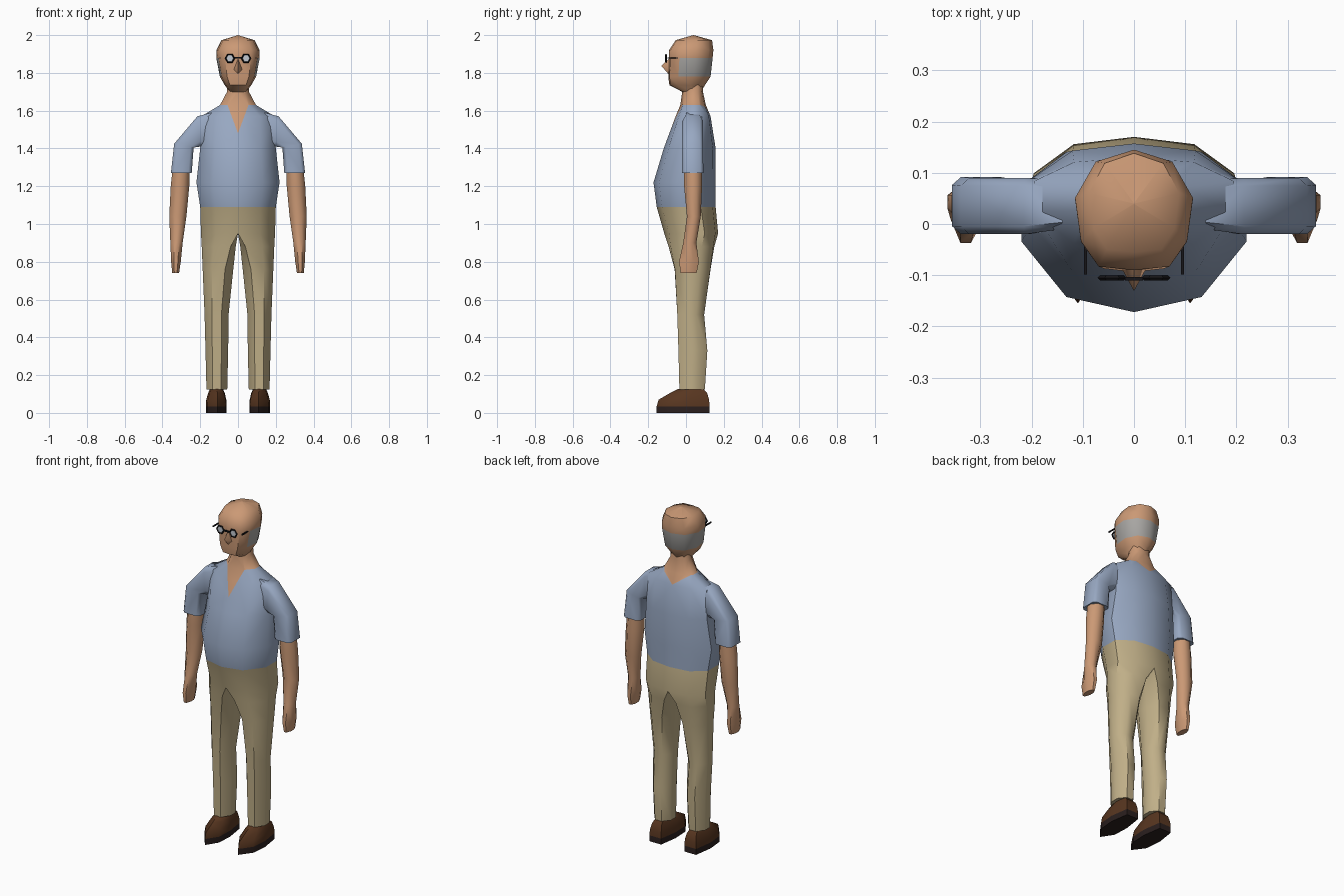
import bpy, bmesh, math
from mathutils import Vector

if "Cube" in bpy.data.objects:
    bpy.data.objects.remove(bpy.data.objects["Cube"])


def material(name, r, g, b):
    m = bpy.data.materials.new(name)
    lin = [(c / 255 / 12.92) if c < 11 else ((c / 255 + 0.055) / 1.055) ** 2.4 for c in (r, g, b)]
    m.diffuse_color = (*lin, 1)
    m.use_nodes = True
    m.node_tree.nodes["Principled BSDF"].inputs["Base Color"].default_value = m.diffuse_color
    return m


SKIN = material("skin", 203, 153, 117)
SHIRT = material("shirt_blue", 152, 168, 194)
PANTS = material("khaki", 192, 175, 136)
HAIR = material("grey_hair", 168, 166, 163)
SHOE = material("brown_leather", 88, 54, 32)
SOLE = material("dark_sole", 42, 31, 30)
FRAME = material("black_frame", 22, 21, 24)
LENS = material("pale_lens", 196, 202, 210)

# Half cross-section of the trunk, as fractions of width and depth
TRUNK = [(0, 0), (.6, .09), (1, .42), (1, .75), (.6, .95), (0, 1)]
SKULL = [(0, 0), (.6, .03), (.9, .24), (1, .6), (.65, .9), (0, 1)]
OCT = [(.3, 0), (.7, 0), (1, .35), (1, .7), (.7, 1), (.3, 1), (0, .7), (0, .35)]
BOX = [(.16, 0), (.84, 0), (1, .14), (1, .86), (.84, 1), (.16, 1), (0, .86), (0, .14)]
FOOT = [(.45, 0), (.92, .25), (1, .6), (.85, 1), (.15, 1), (0, .6), (.04, .25)]


def section(shape, inner, outer, y0, y1):
    """Ring of points between an inner and an outer (x, z) point and two depths."""
    return [Vector((inner[0] + (outer[0] - inner[0]) * a, y0 + (y1 - y0) * b,
                    inner[1] + (outer[1] - inner[1]) * a)) for a, b in shape]


def flat(shape, z, x0, x1, y0, y1):
    return section(shape, (x0, z), (x1, z), y0, y1)


def loft(rings, closed=True, cap_start=False, cap_end=False):
    bm = bmesh.new()
    vs = [[bm.verts.new(p) for p in r] for r in rings]
    n = len(rings[0])
    for a, b in zip(vs, vs[1:]):
        for i in range(n if closed else n - 1):
            j = (i + 1) % n
            bm.faces.new((a[i], a[j], b[j], b[i]))
    if cap_start:
        bm.faces.new(vs[0])
    if cap_end:
        bm.faces.new(vs[-1])
    return bm


def finish(bm, name, mats, rule=None, angle=50):
    """Mirror the half mesh, weld the centre line and colour faces by a rule."""
    inside = [f for f in bm.faces if all(abs(v.co.x) < 1e-4 for v in f.verts)]
    bmesh.ops.delete(bm, geom=inside, context='FACES')
    copy = bmesh.ops.duplicate(bm, geom=bm.verts[:] + bm.edges[:] + bm.faces[:])["geom"]
    for v in copy:
        if isinstance(v, bmesh.types.BMVert):
            v.co.x *= -1
    bmesh.ops.remove_doubles(bm, verts=bm.verts[:], dist=2e-4)
    bmesh.ops.recalc_face_normals(bm, faces=bm.faces[:])
    if rule:
        for f in bm.faces:
            f.material_index = rule(f.calc_center_median())
    me = bpy.data.meshes.new(name)
    bm.to_mesh(me)
    bm.free()
    for m in mats:
        me.materials.append(m)
    ob = bpy.data.objects.new(name, me)
    bpy.context.collection.objects.link(ob)
    bpy.ops.object.select_all(action='DESELECT')
    ob.select_set(True)
    bpy.context.view_layer.objects.active = ob
    bpy.ops.object.shade_smooth_by_angle(angle=math.radians(angle))
    return ob


# Shirt and neck: one half trunk, with V openings cut at the front and back
bm = loft([flat(TRUNK, z, 0, w, f, b) for z, w, f, b in [
    (1.09, .20, -.155, .157), (1.22, .22, -.172, .157), (1.40, .20, -.118, .157),
    (1.57, .195, -.055, .13), (1.63, .095, -.03, .105), (1.70, .058, -.02, .09),
    (1.76, .055, -.02, .09)]], closed=False)
for side, low, slope in ((-1, 1.48, 2.7), (1, 1.57, .7)):
    faces = [f for f in bm.faces if (f.calc_center_median().y - .04) * side > 0
             and 1.4 < f.calc_center_median().z < 1.63]
    geom = faces + list({e for f in faces for e in f.edges}) + list({v for f in faces for v in f.verts})
    bmesh.ops.bisect_plane(bm, geom=geom, plane_co=(0, 0, low), plane_no=(-slope, 0, 1), dist=1e-5)


def neckline(c):
    low, slope = (1.48, 2.7) if c.y < .04 else (1.57, .7)
    return int(c.z > 1.63 or c.z > low + slope * abs(c.x))


finish(bm, "shirt_and_neck", [SHIRT, SKIN], neckline)

# Sleeves
finish(loft([section(BOX, i, o, y0, y1) for i, o, y0, y1 in [
    ((.15, 1.42), (.14, 1.59), -.01, .085), ((.20, 1.41), (.215, 1.57), -.02, .09),
    ((.235, 1.405), (.338, 1.425), -.02, .09), ((.245, 1.27), (.355, 1.27), -.02, .092)]],
    cap_end=True), "sleeves", [SHIRT])

# Forearms and hands
finish(loft([flat(OCT, *r) for r in [
    (1.30, .255, .345, -.01, .085), (1.20, .258, .356, -.01, .085),
    (1.04, .273, .364, .005, .078), (.90, .293, .358, -.015, .055),
    (.80, .303, .354, -.037, .068), (.74, .312, .348, -.028, .056)]],
    cap_end=True), "arms", [SKIN])

# Trousers: the half trunk section blends into an octagonal leg
HIP = TRUNK + [(0, .75), (0, .4)]
rings = []
for z, x0, x1, f, b, t in [
        (1.09, 0, .20, -.155, .157, 0), (.95, 0, .196, -.115, .17, 0),
        (.88, .012, .192, -.092, .15, .5), (.76, .025, .187, -.06, .13, .9),
        (.52, .05, .177, -.046, .096, 1), (.33, .052, .172, -.04, .113, 1),
        (.125, .057, .167, -.035, .1, 1)]:
    shape = [(p[0] + (q[0] - p[0]) * t, p[1] + (q[1] - p[1]) * t) for p, q in zip(HIP, OCT)]
    rings.append(flat(shape, z, x0, x1, f, b))
finish(loft(rings, cap_end=True), "trousers", [PANTS])

# Shoes with dark soles
finish(loft([flat(FOOT, *r) for r in [
    (0, .06, .17, -.155, .125), (.035, .06, .17, -.155, .125), (.07, .062, .168, -.145, .122),
    (.105, .07, .158, -.085, .112), (.127, .08, .148, -.04, .09)]],
    cap_start=True, cap_end=True), "shoes", [SHOE, SOLE], lambda c: int(c.z < .03), 40)

# Head with a band of hair around the sides and back
finish(loft([flat(SKULL, z, 0, w, f, b) for z, w, f, b in [
    (2.0, .0001, .039, .041), (1.973, .088, -.055, .138), (1.92, .115, -.09, .145),
    (1.88, .115, -.09, .141), (1.78, .096, -.094, .13), (1.735, .07, -.088, .1),
    (1.70, .045, -.02, .08)]], closed=False), "head", [SKIN, HAIR],
    lambda c: int(1.79 < c.z < 1.87 and c.y > -.035))

# Nose
bm = bmesh.new()
top, tip, wing, base = [bm.verts.new(p) for p in (
    (0, -.086, 1.878), (0, -.131, 1.838), (.026, -.083, 1.815), (0, -.09, 1.79))]
bm.faces.new((top, tip, wing))
bm.faces.new((tip, base, wing))
finish(bm, "nose", [SKIN], angle=60)


# Glasses: hexagonal rims with lenses, bridge and side arms
def bar(name, loc, size):
    bpy.ops.mesh.primitive_cube_add(size=1, location=loc)
    ob = bpy.context.object
    ob.name = name
    ob.scale = size
    ob.data.materials.append(FRAME)


for s, side in ((-1, "left"), (1, "right")):
    at = (s * .043, -.105, 1.877)
    bpy.ops.mesh.primitive_torus_add(major_segments=6, minor_segments=4, major_radius=.023,
                                     minor_radius=.005, location=at, rotation=(math.pi / 2, 0, 0))
    bpy.context.object.name = side + "_rim"
    bpy.context.object.data.materials.append(FRAME)
    bpy.ops.mesh.primitive_cylinder_add(vertices=6, radius=.022, depth=.002, location=at,
                                        rotation=(math.pi / 2, math.pi / 6, 0))
    bpy.context.object.name = side + "_lens"
    bpy.context.object.data.materials.append(LENS)
    bar(side + "_temple_arm", (s * .095, -.071, 1.879), (.006, .056, .007))
bar("bridge", (0, -.107, 1.879), (.036, .007, .008))
